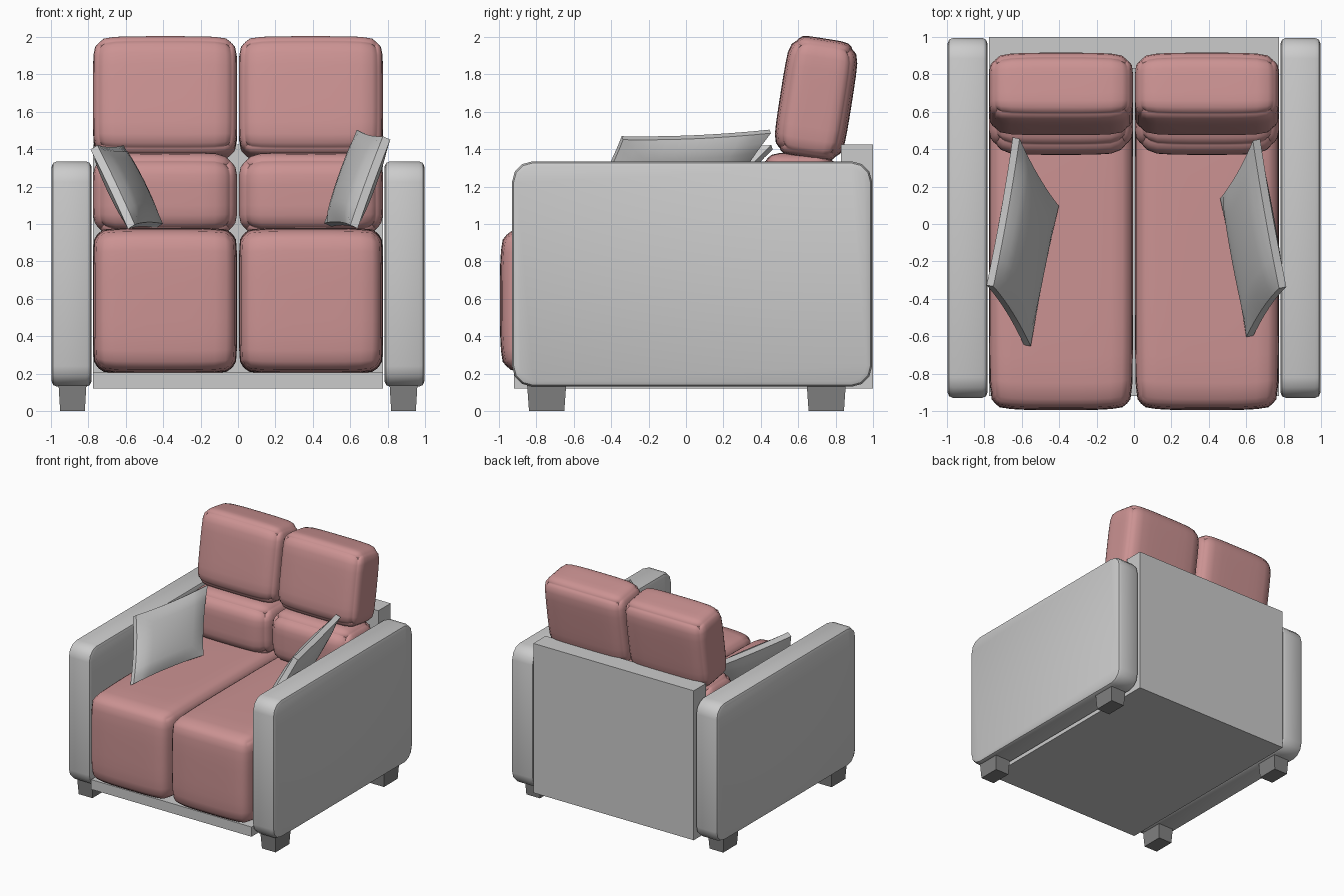
import bpy, bmesh, math
from mathutils import Vector

if "Cube" in bpy.data.objects:
    bpy.data.objects.remove(bpy.data.objects["Cube"])


def material(name, rgb):
    m = bpy.data.materials.new(name)
    m.diffuse_color = (*rgb, 1)
    m.use_nodes = True
    m.node_tree.nodes["Principled BSDF"].inputs["Base Color"].default_value = m.diffuse_color
    return m


red = material("red_fabric", (0.60, 0.29, 0.29))
dark = material("dark_leg", (0.22, 0.22, 0.22))


def finish(name, bm, mat=None, smooth=None):
    bmesh.ops.recalc_face_normals(bm, faces=bm.faces)
    me = bpy.data.meshes.new(name)
    bm.to_mesh(me)
    bm.free()
    ob = bpy.data.objects.new(name, me)
    bpy.context.collection.objects.link(ob)
    if mat:
        me.materials.append(mat)
    if smooth:
        bpy.ops.object.select_all(action='DESELECT')
        ob.select_set(True)
        bpy.context.view_layer.objects.active = ob
        bpy.ops.object.shade_smooth_by_angle(angle=math.radians(smooth))
    return ob


def box_mesh(lo, hi):
    lo, hi = Vector(lo), Vector(hi)
    bm = bmesh.new()
    bmesh.ops.create_cube(bm, size=1)
    for v in bm.verts:
        v.co = (lo + hi) / 2 + v.co * (hi - lo)
    return bm


def grid_cube(cuts):
    bm = bmesh.new()
    bmesh.ops.create_cube(bm, size=2)
    bmesh.ops.subdivide_edges(bm, edges=bm.edges[:], cuts=cuts, use_grid_fill=True)
    return bm


def cushion(name, lo, hi, r, bulge, tilt=0):
    """Rounded box whose faces swell towards their centres."""
    lo, hi = Vector(lo), Vector(hi)
    half = (hi - lo) / 2
    bm = grid_cube(11)
    for v in bm.verts:
        t = [math.sin(c * math.pi / 2) for c in v.co]
        p = Vector([t[i] * half[i] for i in range(3)])
        q = Vector([max(r - half[i], min(half[i] - r, p[i])) for i in range(3)])
        p = q + (p - q).normalized() * r
        for i in range(3):
            a, b = t[(i + 1) % 3], t[(i + 2) % 3]
            p[i] -= bulge[i] * t[i] * (a ** 4 + b ** 4) / 2
        v.co = p
    ob = finish(name, bm, red, 50)
    ob.location = (lo + hi) / 2
    ob.rotation_euler.x = math.radians(tilt)


def pillow(name, top_back, top_front, bottom_front, bottom_back):
    """Thin swollen pad stretched between four corners."""
    tb, tf, bf, bb = map(Vector, (top_back, top_front, bottom_front, bottom_back))
    n = (tb - bf).cross(tf - bb).normalized()
    bm = grid_cube(9)
    for v in bm.verts:
        x, y, w = v.co
        swell = math.sqrt(max(0, (1 - x * x) * (1 - y * y)))
        s = (1 + x * (1 - 0.05 * (1 - y * y))) / 2
        t = (1 + y * (1 - 0.05 * (1 - x * x))) / 2
        mid = tf.lerp(tb, s).lerp(bf.lerp(bb, s), t)
        v.co = mid + n * w * (0.022 + 0.05 * swell)
    finish(name, bm, None, 50)


# Frame: base board and back panel
finish("base", box_mesh((-0.775, -0.92, 0.12), (0.775, 1.0, 0.205)))
finish("back_panel", box_mesh((-0.775, 0.83, 0.12), (0.775, 1.0, 1.425)))

for side, s in (("left", -1), ("right", 1)):
    # Arm with rounded outline and softened rims
    bm = box_mesh((s * 0.89 - 0.107, -0.93, 0.13), (s * 0.89 + 0.107, 0.995, 1.335))
    along_x = [e for e in bm.edges
               if abs(e.verts[0].co.x - e.verts[1].co.x) > 0.1]
    bmesh.ops.bevel(bm, geom=along_x, offset=0.11, segments=3, profile=0.5, affect='EDGES')
    rims = [e for e in bm.edges
            if any(abs(f.normal.x) > 0.9 for f in e.link_faces)]
    bmesh.ops.bevel(bm, geom=rims, offset=0.03, segments=2, profile=0.5, affect='EDGES')
    finish(side + "_arm", bm, None, 40)

    # Tapered legs
    for end, y in (("front", -0.745), ("back", 0.75)):
        bm = box_mesh((s * 0.885 - 0.075, y - 0.105, 0), (s * 0.885 + 0.075, y + 0.105, 0.15))
        for v in bm.verts:
            if v.co.z < 0.01:
                v.co.x += (s * 0.885 - v.co.x) * 0.12
                v.co.y += (y - v.co.y) * 0.1
        finish(f"{side}_{end}_leg", bm, dark)

    # Seat, lower back and head cushions
    x0, x1 = sorted((s * 0.005, s * 0.775))
    cushion(side + "_seat", (x0, -0.995, 0.2), (x1, 0.87, 0.98), 0.07, (0.012, 0.045, 0.025))
    cushion(side + "_lower_back", (x0, 0.37, 0.93), (x1, 0.84, 1.38), 0.11, (0.012, 0.05, 0.02))
    cushion(side + "_headrest", (x0, 0.503, 1.345), (x1, 0.888, 1.995), 0.08,
            (0.012, 0.035, 0.025), -9)

# Throw pillows leaning on the arms
pillow("left_pillow", (-0.63, 0.46, 1.41), (-0.77, -0.33, 1.41),
       (-0.57, -0.65, 0.985), (-0.42, 0.10, 0.99))
pillow("right_pillow", (0.655, 0.45, 1.495), (0.795, -0.34, 1.46),
       (0.62, -0.60, 0.985), (0.48, 0.14, 0.995))
